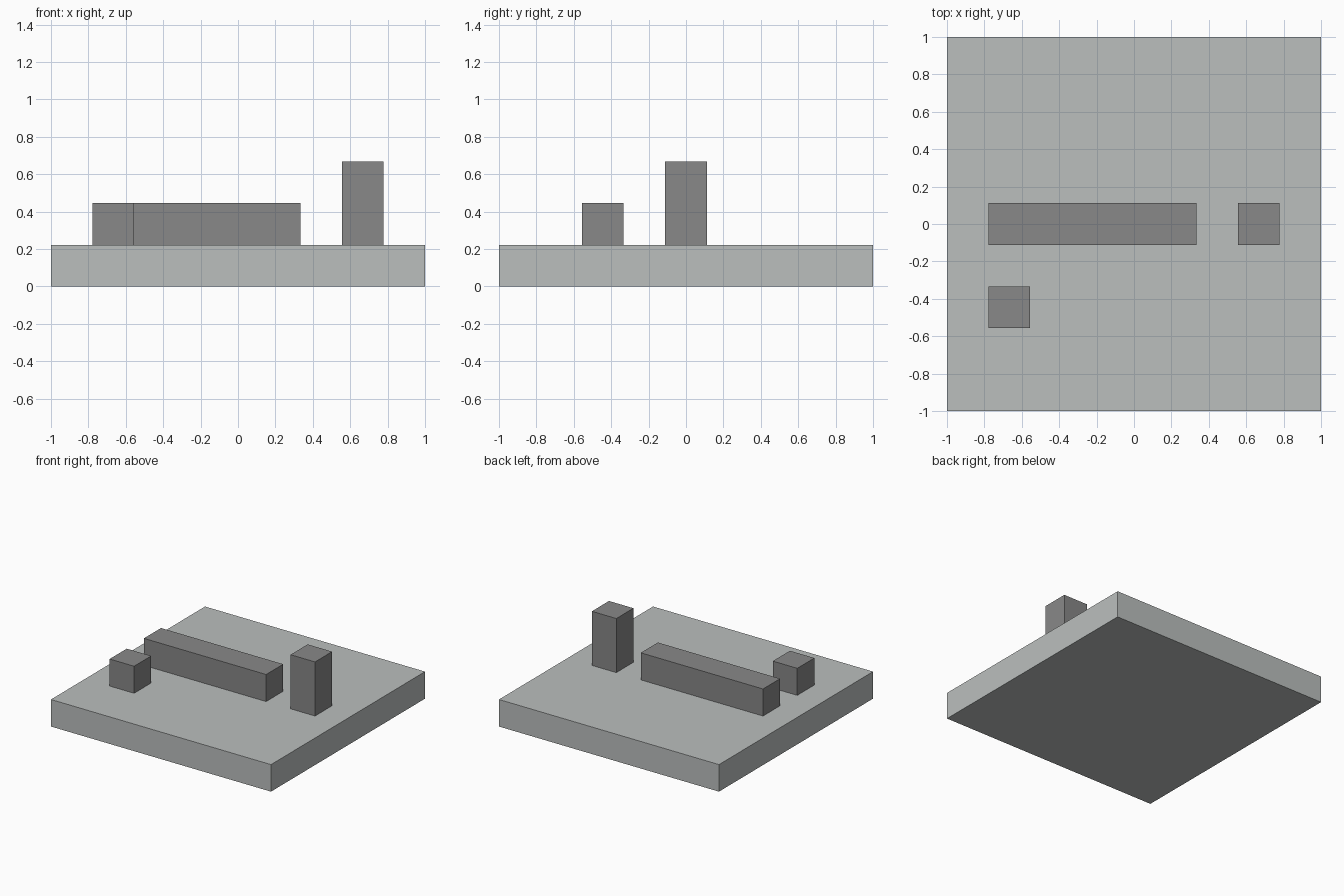
import bpy

cube = bpy.data.objects.get("Cube")
if cube:
    bpy.data.objects.remove(cube, do_unlink=True)

U = 2 / 9  # grid module: the base is nine modules wide


def make_material(name, rgb):
    mat = bpy.data.materials.new(name)
    mat.use_nodes = True
    colour = (*rgb, 1)
    mat.diffuse_color = colour
    mat.node_tree.nodes["Principled BSDF"].inputs["Base Color"].default_value = colour
    return mat


def block(name, centre, size, mat):
    """Box given in modules; centre is (x, y, underside z)."""
    x, y, z = centre
    bpy.ops.mesh.primitive_cube_add(size=1, location=(x * U, y * U, (z + size[2] / 2) * U))
    ob = bpy.context.object
    ob.name = name
    ob.scale = [s * U for s in size]
    bpy.ops.object.transform_apply(location=False, rotation=False, scale=True)
    ob.data.materials.append(mat)
    return ob


light_grey = make_material("light grey", (0.497, 0.521, 0.515))
dark_grey = make_material("dark grey", (0.246, 0.246, 0.246))

# Square slab
block("base_slab", (0, 0, 0), (9, 9, 1), light_grey)

# Blocks standing on the slab
block("long_bar", (-1, 0, 1), (5, 1, 1), dark_grey)
block("tall_pillar", (3, 0, 1), (1, 1, 2), dark_grey)
block("small_cube", (-3, -2, 1), (1, 1, 1), dark_grey)
